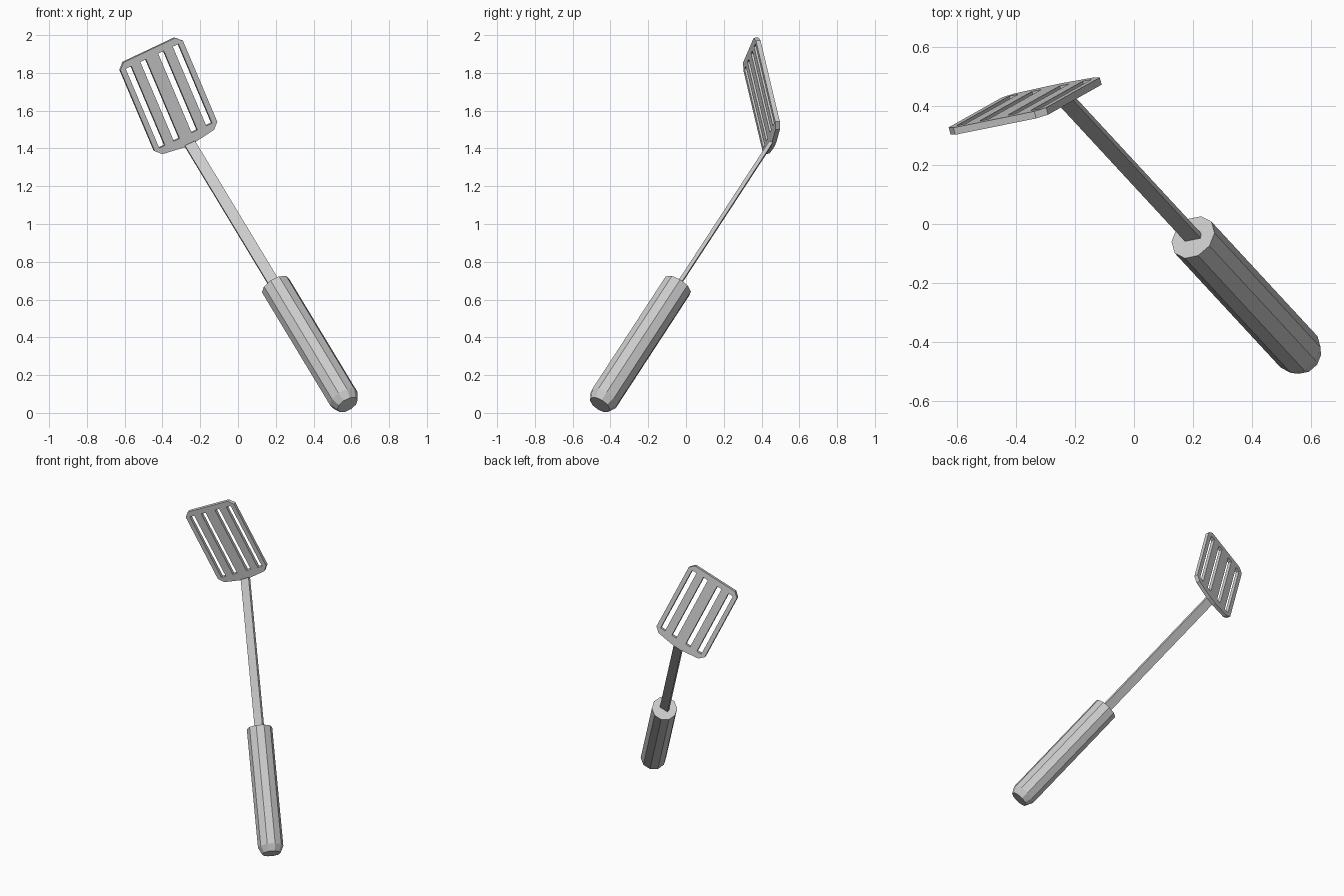
import bpy, bmesh, math
from mathutils import Vector, Matrix

if "Cube" in bpy.data.objects:
    bpy.data.objects.remove(bpy.data.objects["Cube"])

# Tilted pose: shared width direction, rod direction and blade direction
SIDE = Vector((0.89, 0.18, 0.42)).normalized()


def frame(origin, along):
    """Matrix with x = SIDE, y = along, z = normal."""
    y = Vector(along)
    y = (y - SIDE * y.dot(SIDE)).normalized()
    z = SIDE.cross(y)
    m = Matrix((SIDE, y, z)).transposed().to_4x4()
    m.translation = Vector(origin)
    return m


shaft = frame((0.2, -0.045, 0.672), (-0.45, 0.488, 0.748))   # at handle top
head = frame((-0.369, 0.40, 1.679), (-0.385, -0.215, 0.90))  # at blade centre


def link(name, mesh, matrix):
    mesh.transform(matrix)
    ob = bpy.data.objects.new(name, mesh)
    bpy.context.collection.objects.link(ob)
    return ob


def mesh_from(bm, name):
    bmesh.ops.recalc_face_normals(bm, faces=bm.faces)
    me = bpy.data.meshes.new(name)
    bm.to_mesh(me)
    bm.free()
    return me


# Handle: ten-sided grip with a chamfered lower end
SIDES = 10
bm = bmesh.new()
rings = []
for y, r in ((0, 0.082), (-0.797, 0.082), (-0.842, 0.06)):
    rings.append([bm.verts.new((r * math.cos(a), y, r * math.sin(a)))
                  for a in (2 * math.pi * i / SIDES for i in range(SIDES))])
for lo, hi in zip(rings, rings[1:]):
    for i in range(SIDES):
        j = (i + 1) % SIDES
        bm.faces.new((lo[i], lo[j], hi[j], hi[i]))
bm.faces.new(rings[0])
bm.faces.new(rings[-1])
link("handle", mesh_from(bm, "handle"), shaft)

# Rod: flat bar from the handle to the blade
start, end = -0.02, 1.005
bm = bmesh.new()
bmesh.ops.create_cube(bm, size=1)
bmesh.ops.scale(bm, verts=bm.verts, vec=(0.06, end - start, 0.02))
bmesh.ops.translate(bm, verts=bm.verts, vec=(0, (start + end) / 2, 0))
link("rod", mesh_from(bm, "rod"), shaft)

# Blade: chamfered outline with a small root tab and four slots
W, H, C = 0.186, 0.27, 0.032
right = [(0.03, -H - 0.018), (W - C, -H), (W, -H + C), (W, H - C), (W - C, H)]
outline = right + [(-x, y) for x, y in reversed(right)]
loops = [outline]
for cx in (-0.14, -0.053, 0.053, 0.14):
    a, b, s = cx - 0.017, cx + 0.017, 0.233
    loops.append([(a, -s), (a, s), (b, s), (b, -s)])

curve = bpy.data.curves.new("blade_outline", 'CURVE')
curve.dimensions = '2D'
curve.fill_mode = 'BOTH'
curve.extrude = 0.0125
for pts in loops:
    sp = curve.splines.new('POLY')
    sp.points.add(len(pts) - 1)
    for p, (x, y) in zip(sp.points, pts):
        p.co = (x, y, 0, 1)
    sp.use_cyclic_u = True
    sp.use_smooth = False
temp = bpy.data.objects.new("blade_outline", curve)
bpy.context.collection.objects.link(temp)
bpy.context.view_layer.update()
deps = bpy.context.evaluated_depsgraph_get()
blade_mesh = bpy.data.meshes.new_from_object(temp.evaluated_get(deps))
bpy.data.objects.remove(temp)
bm = bmesh.new()
bm.from_mesh(blade_mesh)
bmesh.ops.remove_doubles(bm, verts=bm.verts, dist=1e-5)
link("blade", mesh_from(bm, "blade"), head)
